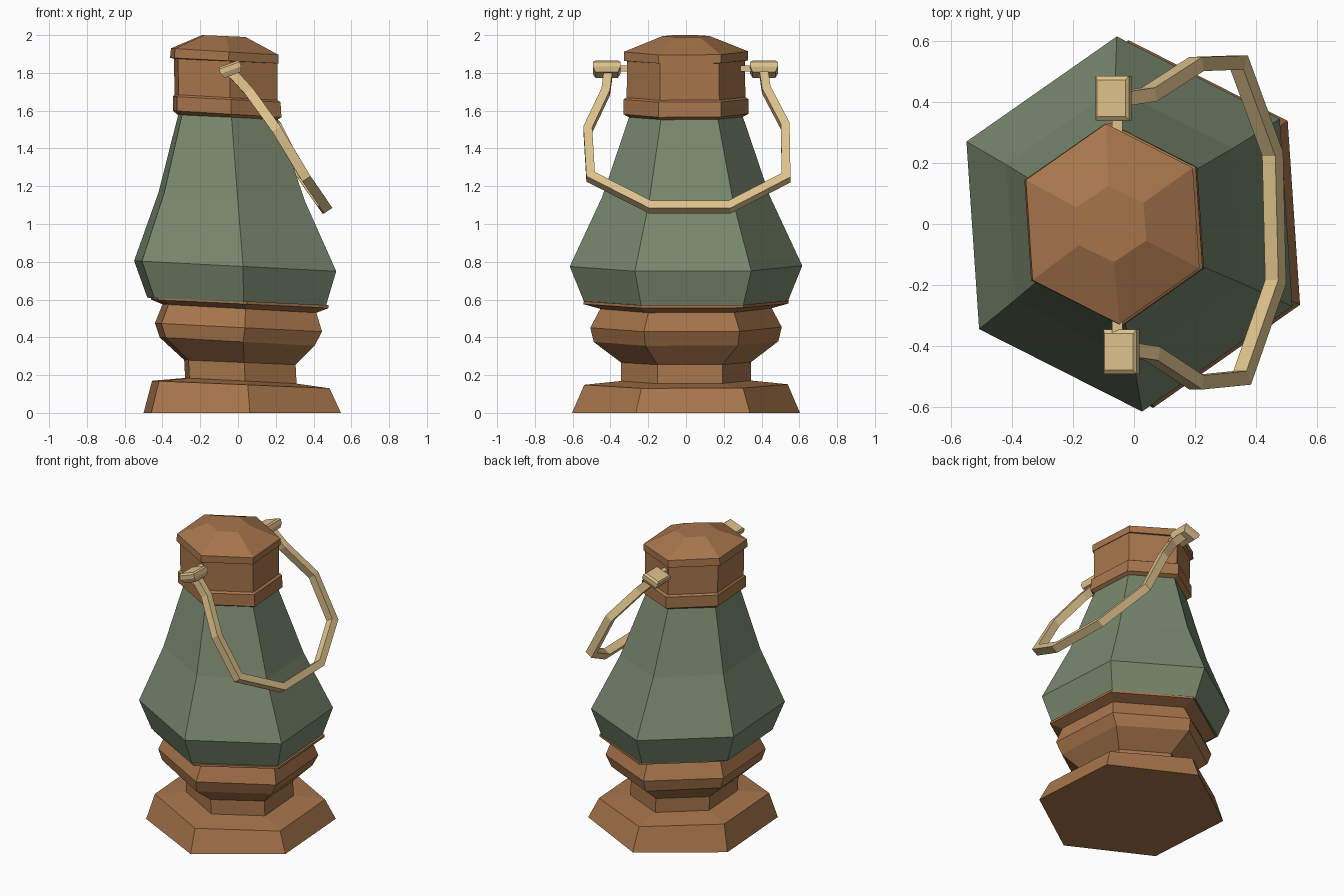
import bpy, bmesh, math
from mathutils import Vector, Matrix

if "Cube" in bpy.data.objects:
    bpy.data.objects.remove(bpy.data.objects["Cube"])


def srgb(r, g, b):
    return tuple((c / 255 / 12.92 if c < 10 else ((c / 255 + 0.055) / 1.055) ** 2.4)
                 for c in (r, g, b)) + (1.0,)


def material(name, rgb):
    m = bpy.data.materials.new(name)
    m.diffuse_color = srgb(*rgb)
    m.use_nodes = True
    m.node_tree.nodes["Principled BSDF"].inputs["Base Color"].default_value = m.diffuse_color
    return m


copper = material("copper brown", (168, 118, 76))
glass = material("dull green", (120, 136, 110))
brass = material("pale brass", (222, 194, 140))


def finish(name, bm, mat):
    bmesh.ops.recalc_face_normals(bm, faces=bm.faces)
    mesh = bpy.data.meshes.new(name)
    bm.to_mesh(mesh)
    bm.free()
    mesh.materials.append(mat)
    ob = bpy.data.objects.new(name, mesh)
    bpy.context.collection.objects.link(ob)
    return ob


def skin(bm, loops, close_path=False):
    """Bridge successive vertex loops and cap both ends."""
    vs = [[bm.verts.new(p) for p in loop] for loop in loops]
    n = len(vs[0])
    for a, b in zip(vs, vs[1:]):
        for i in range(n):
            j = (i + 1) % n
            bm.faces.new((a[i], a[j], b[j], b[i]))
    bm.faces.new(vs[0][::-1])
    bm.faces.new(vs[-1])


def hex_ring(xl, zl, xr, zr, ry):
    """Six-sided ring that may lean: left x/z, right x/z, half depth."""
    cx, hx, cz, hz = (xl + xr) / 2, (xr - xl) / 2, (zl + zr) / 2, (zr - zl) / 2
    pts = []
    for k in range(6):
        a = math.radians(34 + 60 * k)
        u = math.cos(a) / math.cos(math.radians(26))
        pts.append((cx + hx * u, ry * math.sin(a), cz + hz * u))
    return pts


def hex_stack(name, rings, mat):
    bm = bmesh.new()
    skin(bm, [hex_ring(*r) for r in rings])
    return finish(name, bm, mat)


# stepped foot with a bulge and a flared seat for the glass
hex_stack("foot", [
    (-0.50, 0.0, 0.545, 0.0, 0.605),
    (-0.455, 0.17, 0.485, 0.13, 0.54),
    (-0.28, 0.185, 0.31, 0.155, 0.345),
    (-0.285, 0.28, 0.305, 0.255, 0.345),
    (-0.415, 0.40, 0.405, 0.355, 0.49),
    (-0.44, 0.475, 0.445, 0.43, 0.508),
    (-0.40, 0.575, 0.415, 0.53, 0.455),
    (-0.46, 0.60, 0.48, 0.555, 0.545),
    (-0.46, 0.615, 0.48, 0.57, 0.545)], copper)

# faceted glass body
hex_stack("glass_body", [
    (-0.48, 0.61, 0.465, 0.565, 0.54),
    (-0.55, 0.805, 0.52, 0.75, 0.617),
    (-0.42, 1.17, 0.355, 1.12, 0.445),
    (-0.315, 1.585, 0.205, 1.56, 0.30)], glass)

# cap with collar, lip and shallow domed top
hex_stack("cap", [
    (-0.315, 1.575, 0.205, 1.55, 0.295),
    (-0.345, 1.60, 0.23, 1.565, 0.333),
    (-0.345, 1.675, 0.225, 1.645, 0.333),
    (-0.335, 1.685, 0.21, 1.655, 0.315),
    (-0.34, 1.875, 0.21, 1.85, 0.313),
    (-0.36, 1.88, 0.215, 1.85, 0.33),
    (-0.355, 1.93, 0.215, 1.895, 0.33),
    (-0.19, 2.0, 0.04, 1.99, 0.125)], copper)

# carrying handle: square bar swept along a bent path hanging to the right
path = [Vector(p) for p in (
    (-0.05, 0.41, 1.81), (0.05, 0.425, 1.71), (0.205, 0.525, 1.52),
    (0.345, 0.53, 1.245), (0.455, 0.23, 1.09), (0.465, -0.19, 1.09),
    (0.355, -0.505, 1.25), (0.205, -0.52, 1.50), (0.06, -0.425, 1.70),
    (-0.04, -0.41, 1.81))]
flat = Vector((0.83, 0, 0.56)).normalized()
loops = []
for i, p in enumerate(path):
    d0 = (p - path[max(i - 1, 0)]).normalized()
    d1 = (path[min(i + 1, len(path) - 1)] - p).normalized()
    t = (d0 + d1).normalized()
    side = flat.cross(t).normalized()
    miter = 1 / max(t.dot(d1 if d1.length else d0), 0.7)
    s, f = side * 0.023 * miter, flat * 0.026
    loops.append([p + s + f, p - s + f, p - s - f, p + s - f])
bm = bmesh.new()
skin(bm, loops)
finish("handle", bm, brass)

# pivot knobs and the pins that join them to the cap
for label, x, y in (("back", -0.065, 0.413), ("front", -0.04, -0.42)):
    bm = bmesh.new()
    skin(bm, [[(sx * hx, sy * hy, z) for sx, sy in ((-1, -1), (1, -1), (1, 1), (-1, 1))]
              for hx, hy, z in ((0.045, 0.06, -0.035), (0.058, 0.073, -0.008),
                                (0.058, 0.073, 0.018), (0.05, 0.06, 0.028))])
    bmesh.ops.transform(bm, verts=bm.verts, matrix=Matrix.Translation((x, y, 1.822))
                        @ Matrix.Rotation(math.radians(-20), 4, 'Y'))
    finish(label + "_knob", bm, brass)
    bm = bmesh.new()
    bmesh.ops.create_cube(bm, size=1, matrix=Matrix.Translation(
        (-0.055, math.copysign(0.335, y), 1.823)) @ Matrix.Diagonal((0.035, 0.11, 0.03, 1)))
    finish(label + "_pin", bm, brass)
